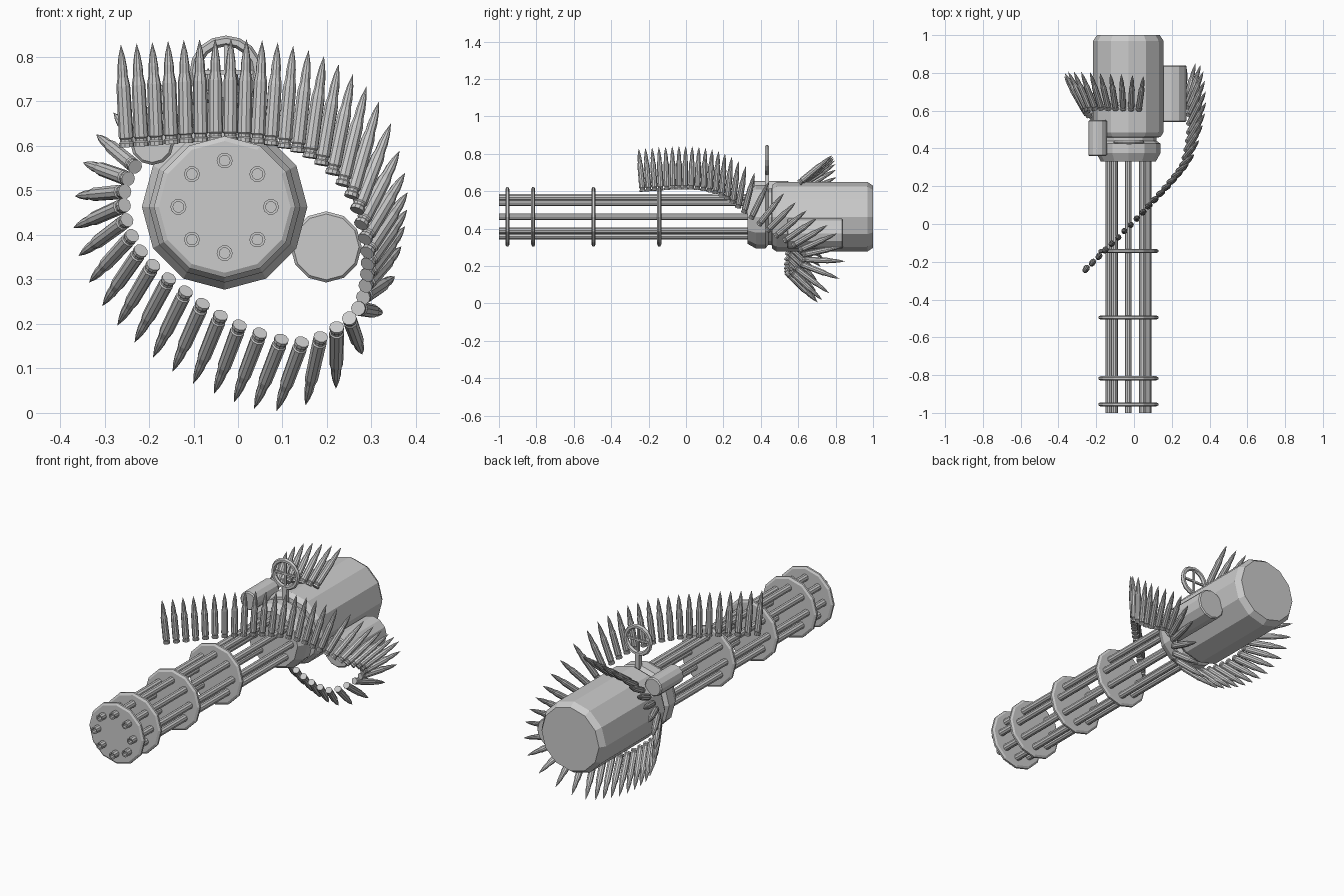
import bpy, bmesh, math
from mathutils import Vector

if "Cube" in bpy.data.objects:
    bpy.data.objects.remove(bpy.data.objects["Cube"])

CX, CZ = -0.03, 0.463          # axis of the barrel cluster


def lathe_mesh(name, profile, n):
    """Revolve (y, radius) points around the y axis; radius 0 closes an end."""
    bm = bmesh.new()
    rings = []
    for y, r in profile:
        if r == 0:
            rings.append([bm.verts.new((0, y, 0))])
        else:
            rings.append([bm.verts.new((r * math.cos(2 * math.pi * i / n), y,
                                        r * math.sin(2 * math.pi * i / n))) for i in range(n)])
    for a, b in zip(rings, rings[1:]):
        for i in range(n):
            j = (i + 1) % n
            quad = [a[i % len(a)], a[j % len(a)], b[j % len(b)], b[i % len(b)]]
            bm.faces.new(list(dict.fromkeys(quad)))
    bmesh.ops.recalc_face_normals(bm, faces=bm.faces)
    me = bpy.data.meshes.new(name)
    bm.to_mesh(me)
    bm.free()
    return me


def place(name, me, loc):
    ob = bpy.data.objects.new(name, me)
    ob.location = loc
    bpy.context.collection.objects.link(ob)
    return ob


def drum(name, y0, y1, r, c, x, z, n=12):
    """Closed cylinder along y with chamfered ends."""
    p = [(y0, 0), (y0, r - c), (y0 + c, r), (y1 - c, r), (y1, r - c), (y1, 0)]
    return place(name, lathe_mesh(name, p, n), (x, 0, z))


# Housing with the front collar
housing = [(0.33, 0), (0.33, 0.145), (0.375, 0.17), (0.425, 0.17), (0.44, 0.15), (0.458, 0.15),
           (0.46, 0.17), (0.485, 0.186), (0.97, 0.186), (1.0, 0.166), (1.0, 0)]
place("housing", lathe_mesh("housing", housing, 12), (CX, 0, CZ))

# Eight hollow barrels
barrel = lathe_mesh("barrel", [(-0.9, 0), (-0.9, 0.012), (-1.0, 0.012), (-1.0, 0.018),
                               (0.36, 0.018), (0.36, 0)], 10)
for i in range(8):
    a = i * math.pi / 4
    place(f"barrel_{i}", barrel, (CX + 0.104 * math.cos(a), 0, CZ + 0.104 * math.sin(a)))

# Barrel clamp plates with rounded rims
plate = lathe_mesh("plate", [(-0.011, 0), (-0.011, 0.148), (-0.005, 0.159), (0.005, 0.159),
                             (0.011, 0.148), (0.011, 0)], 12)
for i, y in enumerate((-0.955, -0.817, -0.495, -0.143)):
    place(f"clamp_plate_{i}", plate, (CX, y, CZ))

# Side motor and small upper cylinder
drum("side_motor", 0.54, 0.84, 0.08, 0.006, 0.198, 0.373)
drum("upper_cylinder", 0.36, 0.55, 0.049, 0.006, -0.193, 0.606)

# Ring sight with cross spokes and stem
SX, SY, SZ = -0.027, 0.433, 0.766
bpy.ops.mesh.primitive_torus_add(location=(SX, SY, SZ), rotation=(math.pi / 2, 0, 0),
                                 major_segments=16, minor_segments=6,
                                 major_radius=0.07, minor_radius=0.012)
bpy.context.object.name = "sight_ring"
for name, size, z in (("sight_bar", (0.14, 0.01, 0.01), SZ),
                      ("sight_post", (0.01, 0.01, 0.14), SZ),
                      ("sight_stem", (0.025, 0.022, 0.1), 0.65)):
    bpy.ops.mesh.primitive_cube_add(size=1, location=(SX, SY, z))
    bpy.context.object.name = name
    bpy.context.object.scale = size

# Cartridge
L = 0.232
cartridge = lathe_mesh("cartridge", [(0, 0), (0, 0.0165), (0.009, 0.0165), (0.012, 0.014),
                                     (0.018, 0.014), (0.021, 0.0168), (0.138, 0.0155),
                                     (0.158, 0.0115), (0.178, 0.011), (0.205, 0.007), (L, 0)], 10)

# Belt keys: cartridge index, base point, tip point
KEYS = [
    (0, (-.25, -.232, .598), (-.263, -.253, .825)),
    (7, (-.018, -.005, .61), (-.016, -.002, .84)),
    (11, (.104, .125, .595), (.124, .14, .825)),
    (14, (.187, .22, .557), (.227, .245, .789)),
    (17, (.254, .31, .485), (.32, .37, .71)),
    (19, (.276, .39, .422), (.364, .525, .591)),
    (21, (.29, .48, .36), (.382, .645, .497)),
    (24, (.286, .61, .285), (.368, .81, .375)),
    (26, (.27, .625, .235), (.325, .85, .225)),
    (28, (.222, .58, .193), (.22, .765, .055)),
    (30, (.144, .545, .16), (.085, .71, .0)),
    (33, (.004, .535, .198), (-.055, .70, .04)),
    (36, (-.117, .54, .274), (-.191, .70, .124)),
    (39, (-.218, .56, .365), (-.305, .735, .24)),
    (42, (-.255, .59, .467), (-.37, .785, .416)),
    (45, (-.231, .605, .553), (-.32, .81, .627)),
    (48, (-.135, .607, .625), (-.18, .80, .745)),
    (52, (.025, .605, .645), (.05, .78, .79)),
]
T = [k[0] for k in KEYS]
P = [Vector(k[1] + k[2]) for k in KEYS]


def slope(k):
    a, b = max(k - 1, 0), min(k + 1, len(P) - 1)
    return (P[b] - P[a]) / (T[b] - T[a])


# Cartridges along a smooth curve through the keys
for i in range(T[-1] + 1):
    k = max(j for j in range(len(T) - 1) if T[j] <= i)
    h = T[k + 1] - T[k]
    u = (i - T[k]) / h
    p = (P[k] * (2 * u**3 - 3 * u**2 + 1) + slope(k) * (h * (u**3 - 2 * u**2 + u))
         + P[k + 1] * (3 * u**2 - 2 * u**3) + slope(k + 1) * (h * (u**3 - u**2)))
    base, tip = Vector(p[:3]), Vector(p[3:])
    ob = place(f"cartridge_{i}", cartridge, base)
    ob.rotation_euler = (tip - base).to_track_quat('Y', 'Z').to_euler()
